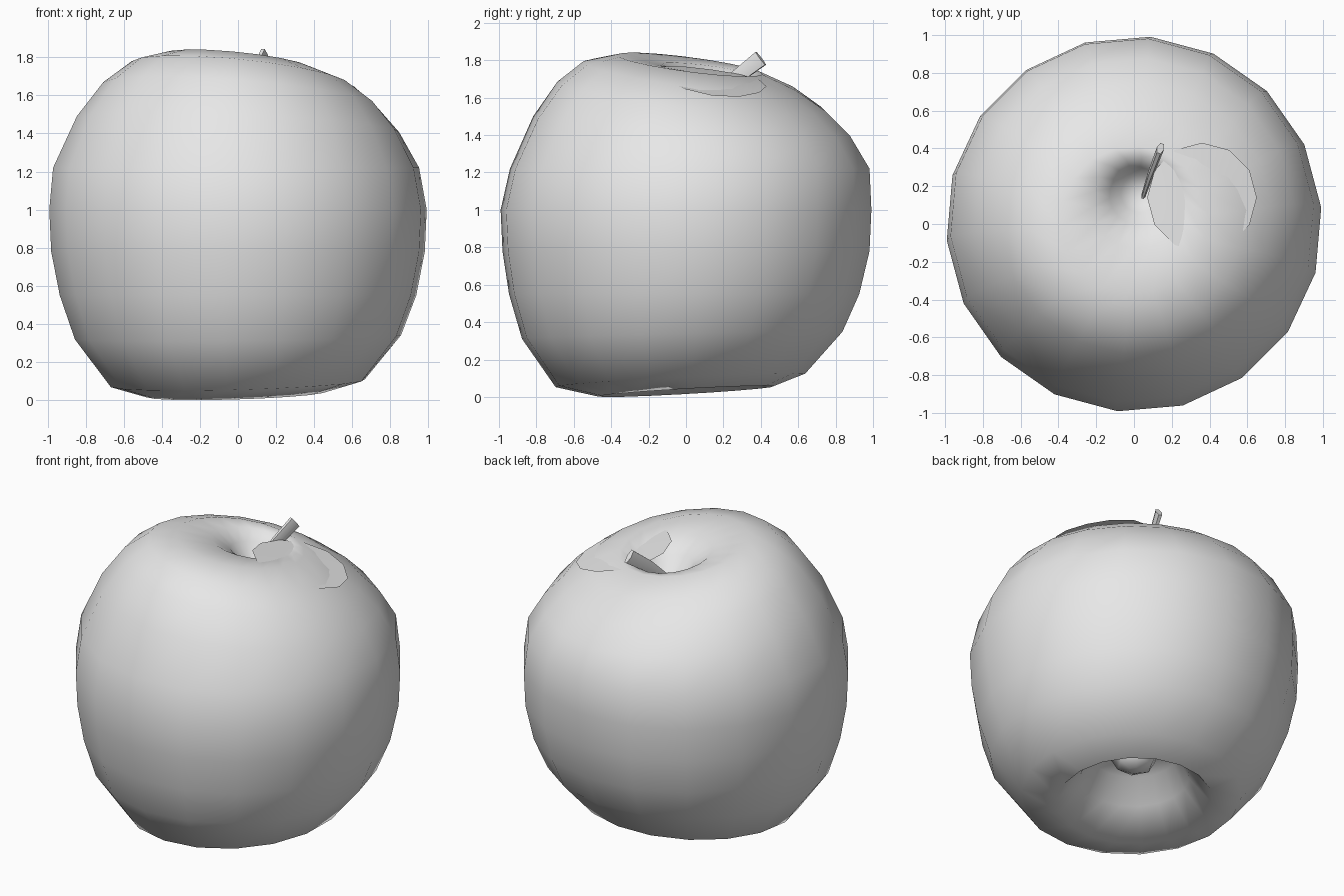
import bpy, bmesh, math
from mathutils import Vector

old = bpy.data.objects.get("Cube")
if old:
    bpy.data.objects.remove(old, do_unlink=True)

grey = bpy.data.materials.new("plain grey")
grey.use_nodes = True
grey.diffuse_color = (0.8, 0.8, 0.8, 1)
grey.node_tree.nodes["Principled BSDF"].inputs["Base Color"].default_value = (0.8, 0.8, 0.8, 1)


def loft(name, rings, cap_start=False, cap_end=False):
    """Skin a list of equal-length point rings into a smooth mesh."""
    bm = bmesh.new()
    rows = [[bm.verts.new(p) for p in ring] for ring in rings]
    n = len(rows[0])
    for a, b in zip(rows, rows[1:]):
        for i in range(n):
            j = (i + 1) % n
            bm.faces.new((a[i], a[j], b[j], b[i]))
    if cap_start:
        bm.faces.new(rows[0][::-1])
    if cap_end:
        bm.faces.new(rows[-1])
    mesh = bpy.data.meshes.new(name)
    bm.to_mesh(mesh)
    bm.free()
    mesh.materials.append(grey)
    obj = bpy.data.objects.new(name, mesh)
    bpy.context.collection.objects.link(obj)
    bpy.ops.object.select_all(action="DESELECT")
    obj.select_set(True)
    bpy.context.view_layer.objects.active = obj
    bpy.ops.object.shade_smooth_by_angle(angle=math.radians(60))
    return obj


def circle(x, y, r, n, turn=0.0):
    return [(x + r * math.cos(math.tau * (i + turn) / n),
             y + r * math.sin(math.tau * (i + turn) / n)) for i in range(n)]


# Apple body: (height, radius, centre x, centre y), from the lower hollow to the upper one
PROFILE = [
    (0.29, 0.05, 0.08, 0.10), (0.27, 0.26, 0.08, 0.10), (0.13, 0.33, 0.06, 0.08),
    (0.03, 0.47, -0.01, 0.0), (0.09, 0.67, 0.0, -0.03), (0.33, 0.86, 0.0, -0.02),
    (0.55, 0.94, 0.0, -0.01), (0.78, 0.985, 0.0, 0.0), (1.0, 0.995, 0.0, 0.0),
    (1.22, 0.965, -0.01, 0.02), (1.45, 0.85, 0.0, 0.03), (1.61, 0.72, 0.01, 0.03),
    (1.72, 0.57, 0.01, 0.02), (1.78, 0.39, 0.0, 0.02), (1.765, 0.24, 0.02, 0.11),
    (1.70, 0.15, 0.02, 0.15), (1.62, 0.10, 0.03, 0.16), (1.59, 0.03, 0.03, 0.16)]


def lean(x, y, z):
    """Tilt the crown and the base."""
    top = min(max((z - 1.25) / 0.45, 0), 1)
    base = min(max((0.5 - z) / 0.45, 0), 1)
    return z - top * (0.10 * x + 0.13 * y) + base * (0.03 * x + 0.057 * y)


loft("apple_body", [[(x, y, lean(x, y, z)) for x, y in circle(cx, cy, r, 18, 0.25)]
                    for z, r, cx, cy in PROFILE], True, True)

# Thin fold of skin lying over one side of the upper hollow
fold = []
for r in (0.29, 0.2, 0.1, 0.01):
    fold.append([(x, y, 1.775 - 0.06 * x - 0.14 * y - 0.25 * x * x)
                 for x, y in circle(0.36, 0.14, r, 12)])
loft("skin_fold", fold, False, True)

# Stem: a flattened tube widening towards its tip
path = [Vector((0.05, 0.15, 1.60)), Vector((0.09, 0.27, 1.71)), Vector((0.14, 0.40, 1.81))]
axis = (path[-1] - path[0]).normalized()
side = axis.cross(Vector((0, 0, 1))).normalized()
up = side.cross(axis)
stem = []
for p, r in zip(path, (0.03, 0.042, 0.05)):
    stem.append([p + side * c * 0.4 + up * s for c, s in circle(0, 0, r, 6)])
loft("stem", stem, True, True)

# Blossom stub inside the lower hollow
loft("blossom_stub", [[(x, y, z) for x, y in circle(0.07, 0.09, r, 6)]
                      for z, r in ((0.17, 0.04), (0.20, 0.11), (0.29, 0.16))], True, False)
